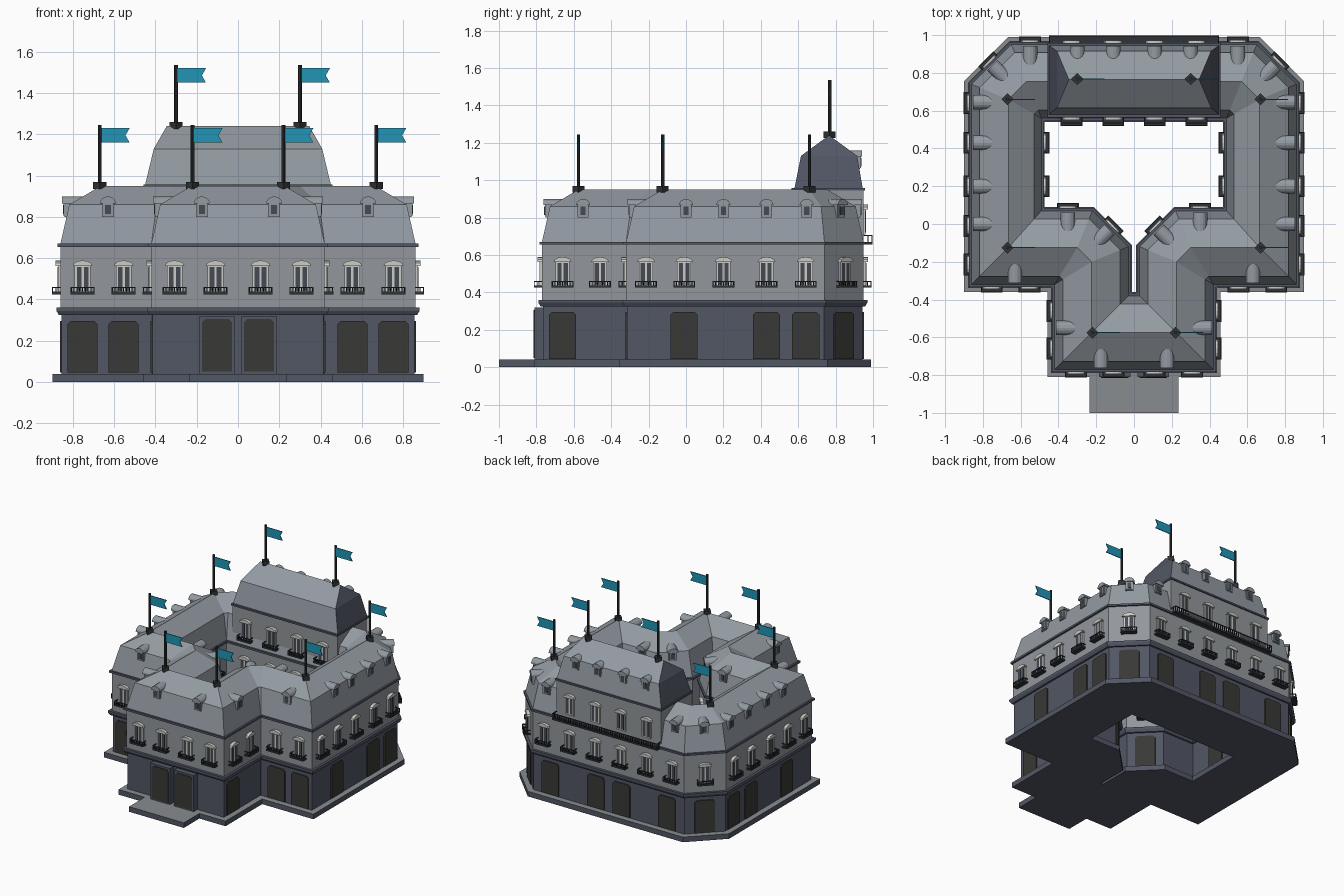
import bpy, bmesh, math
from mathutils import Matrix, Vector

if "Cube" in bpy.data.objects:
    bpy.data.objects.remove(bpy.data.objects["Cube"])

def mat(name, r, g, b):
    m = bpy.data.materials.new(name)
    m.diffuse_color = (r, g, b, 1)
    m.use_nodes = True
    m.node_tree.nodes["Principled BSDF"].inputs["Base Color"].default_value = m.diffuse_color
    return m

STONE = mat("dark blue stone", 0.085, 0.095, 0.13)
WALL = mat("grey wall", 0.29, 0.31, 0.335)
ROOF = mat("roof grey", 0.29, 0.325, 0.36)
FRAME = mat("light trim", 0.60, 0.60, 0.57)
GLASS = mat("window glass", 0.06, 0.07, 0.09)
DOOR = mat("door charcoal", 0.04, 0.04, 0.038)
IRON = mat("black iron", 0.03, 0.033, 0.037)
FLAG = mat("teal flag", 0.015, 0.30, 0.47)
SLATE = mat("dark slate", 0.085, 0.095, 0.13)
PAVE = mat("paving grey", 0.25, 0.265, 0.28)

def to_mesh(bm, name, mats):
    bmesh.ops.remove_doubles(bm, verts=bm.verts, dist=1e-5)
    bmesh.ops.recalc_face_normals(bm, faces=bm.faces)
    me = bpy.data.meshes.new(name)
    bm.to_mesh(me)
    bm.free()
    for m in mats:
        me.materials.append(m)
    return me

def put(name, me, x=0, y=0, z=0, deg=0):
    ob = bpy.data.objects.new(name, me)
    ob.matrix_world = Matrix.Translation((x, y, z)) @ Matrix.Rotation(math.radians(deg), 4, 'Z')
    bpy.context.collection.objects.link(ob)
    return ob

def box(bm, x0, x1, y0, y1, z0, z1, mi=0):
    prism(bm, [(x0, z0), (x1, z0), (x1, z1), (x0, z1)], y0, y1, mi)

def prism(bm, pts, y0, y1, mi=0):
    # x-z outline extruded along y
    a = [bm.verts.new((x, y0, z)) for x, z in pts]
    b = [bm.verts.new((x, y1, z)) for x, z in pts]
    n = len(pts)
    fs = [bm.faces.new(a), bm.faces.new(b[::-1])]
    fs += [bm.faces.new((a[i], b[i], b[(i + 1) % n], a[(i + 1) % n])) for i in range(n)]
    for f in fs:
        f.material_index = mi

# Plan of the ring building: right half as (outer wall, ridge, courtyard wall)
HALF = [((.42, -.77), (.225, -.575), (.03, -.38)),
        ((.42, -.32), (.225, -.201), (.03, -.12)),
        ((.42, -.32), (.301, -.125), (.22, .07)),
        ((.86, -.32), (.665, -.125), (.49, .07)),
        ((.86, .74), (.665, .659), (.49, .56)),
        ((.65, .95), (.569, .755), (.49, .56))]
PLAN = HALF + [tuple((-x, y) for x, y in p) for p in HALF[::-1]]

def ring(name, profile, mats, rule=None):
    # profile of (s, z): s=0 outer wall, 1 ridge, 2 courtyard wall
    bm = bmesh.new()
    loops = []
    for s, z in profile:
        row = []
        for o, r, i in PLAN:
            a, t = (Vector(o), s) if s <= 1 else (Vector(i), 2 - s)
            p = a.lerp(Vector(r), t)
            row.append(bm.verts.new((p.x, p.y, z)))
        loops.append(row)
    n, k = len(PLAN), len(loops)
    for a in range(k):
        A, B = loops[a], loops[(a + 1) % k]
        for j in range(n):
            bm.faces.new((A[j], A[(j + 1) % n], B[(j + 1) % n], B[j]))
    bmesh.ops.remove_doubles(bm, verts=bm.verts, dist=1e-5)
    bmesh.ops.recalc_face_normals(bm, faces=bm.faces)
    if rule:
        for f in bm.faces:
            f.material_index = rule(f)
    return put(name, to_mesh(bm, name, mats))

def band(s, z0, z1):
    return [(s, z0), (s, z1), (2 - s, z1), (2 - s, z0)]

top_rule = lambda f: 1 if f.normal.z > .9 else 0
ring("base", [(-.2, 0), (-.2, .04), (2.1, .04), (2.1, 0)], [STONE, PAVE], top_rule)
ring("ground_floor", band(.03, .04, .34), [STONE])
ring("lower_cornice", [(-.04, .325), (-.1, .345), (-.1, .36), (2.1, .36), (2.1, .345), (2.04, .325)], [STONE])
ring("upper_floor", band(0, .36, .66), [WALL])
ring("upper_cornice", band(-.07, .655, .67), [STONE])
ring("mansard_roof", [(0, .67), (.22, .86), (1, .95), (1.78, .86), (2, .67)], [ROOF])

# Front step
bm = bmesh.new()
box(bm, -.235, .235, -1, -.8, 0, .04)
bm.normal_update()
bmesh.ops.recalc_face_normals(bm, faces=bm.faces)
for f in bm.faces:
    f.material_index = top_rule(f)
put("front_step", to_mesh(bm, "front_step", [STONE, PAVE]))

# Raised rear pavilion
bm = bmesh.new()
box(bm, -.45, .45, .575, .948, .64, .95)
box(bm, -.457, .457, .565, .957, .945, .958, 1)
put("pavilion_walls", to_mesh(bm, "pavilion_walls", [WALL, STONE]))
bm = bmesh.new()
rows = []
for side in (-1, 1):
    rows.append([bm.verts.new((side * x, y, z)) for x, y, z in
                 ((.45, .58, .955), (.408, .615, 1.13), (.345, .765, 1.24), (.408, .915, 1.13), (.45, .945, .955))])
for i in range(5):
    bm.faces.new((rows[0][i], rows[0][(i + 1) % 5], rows[1][(i + 1) % 5], rows[1][i]))
for r in rows:
    bm.faces.new((r[0], r[1], r[3], r[4])).material_index = 1
    bm.faces.new((r[1], r[2], r[3])).material_index = 1
put("pavilion_roof", to_mesh(bm, "pavilion_roof", [ROOF, SLATE]))

# Window template, facing -y
bm = bmesh.new()
box(bm, -.038, .038, -.012, .01, .43, .565, 0)
for s in (-1, 1):
    box(bm, s * .017 - .011, s * .017 + .011, -.014, 0, .44, .558, 1)
arc = [(.048 * math.cos(a), .562 + .027 * math.sin(a)) for a in [math.pi * i / 6 for i in range(7)]]
prism(bm, arc, -.024, .01, 0)
window = to_mesh(bm, "window", [FRAME, GLASS])

def railing(name, w, d, z, h, n):
    # slab, top rails, balusters on three sides
    bm = bmesh.new()
    box(bm, -w, w, -d, .01, z, z + .007)
    for z0 in (z + .007, z + h - .006):
        box(bm, -w, w, -d, -d + .006, z0, z0 + .006)
        for s in (-1, 1):
            box(bm, s * (w - .003) - .003, s * (w - .003) + .003, -d, .005, z0, z0 + .006)
    for i in range(n):
        x = -w + .003 + (2 * w - .006) * i / (n - 1)
        box(bm, x - .0025, x + .0025, -d + .001, -d + .006, z, z + h)
    for s in (-1, 1):
        box(bm, s * (w - .003) - .003, s * (w - .003) + .003, -d * .5 - .003, -d * .5 + .003, z, z + h)
    return to_mesh(bm, name, [IRON])

balcony = railing("balcony", .058, .042, .425, .036, 9)
put("rear_long_balcony", railing("rear_long_balcony", .45, .05, .655, .052, 48), 0, .948, 0, 180)

# Door panel template
bm = bmesh.new()
w, c = .0725, .015
prism(bm, [(-w, .045), (w, .045), (w, .295 - c), (w - c, .295), (c - w, .295), (-w, .295 - c)], -.003, .01)
door = to_mesh(bm, "door", [DOOR])

# Entrance portal template
bm = bmesh.new()
box(bm, -.084, .084, -.04, .01, .04, .32, 0)
prism(bm, [(-.072, .05), (.072, .05), (.072, .29), (.057, .305), (-.057, .305), (-.072, .29)], -.045, 0, 1)
portal = to_mesh(bm, "entrance_portal", [STONE, DOOR])

# Dormer template with barrel top; local z=0 is the sill, y=0 the front face
def arch(r, z):
    return [(r, 0), *[(r * math.cos(a), z + r * .75 * math.sin(a)) for a in [math.pi * i / 8 for i in range(9)]], (-r, 0)]
bm = bmesh.new()
prism(bm, arch(.029, .068), 0, .11, 0)
hood = [(.038 * math.cos(a), .066 + .033 * math.sin(a)) for a in [math.pi * i / 8 for i in range(9)]]
prism(bm, hood, -.012, .1, 0)
box(bm, -.024, .024, -.005, 0, .005, .066, 1)
box(bm, -.014, .014, -.008, 0, .014, .058, 2)
dormer = to_mesh(bm, "dormer", [ROOF, WALL, GLASS])

def both(name, me, x, y, deg, z=0):
    # mirrored pair
    put(name + "_right", me, x, y, z, deg)
    put(name + "_left", me, -x, y, z, -deg)

# Windows with balconies: x, y, facing angle
WINDOWS = [(x, -.77, 0) for x in (.109, .307)] + [(x, -.32, 0) for x in (.554, .753)]
WINDOWS += [(.42, y, 90) for y in (-.66, -.46)] + [(.86, y, 90) for y in (-.214, -.01, .2, .43, .64)]
WINDOWS += [(.755, .845, 135)] + [(x, .95, 180) for x in (.11, .33, .55)]
WINDOWS += [(x, .56, 0) for x in (.11, .33)] + [(.49, y, -90) for y in (.2, .43)]
WINDOWS += [(.35, .07, 180), (.125, -.025, 225)]
for x, y, a in WINDOWS:
    both("window", window, x, y, a)
    both("balcony", balcony, x, y, a)
for x in (.11, .33):
    both("pavilion_rear_window", window, x, .948, 180, .28)
    both("pavilion_court_window", window, x, .575, 0, .28)
    both("pavilion_court_balcony", balcony, x, .575, 0, .28)

# Doors
DOORS = [(x, -.32, 0) for x in (.554, .753)] + [(.42, -.66, 90)]
DOORS += [(.86, y, 90) for y in (-.01, .43, .64)] + [(.755, .845, 135)]
DOORS += [(x, .95, 180) for x in (.11, .5)] + [(.125, -.025, 225), (.33, .56, 0), (.49, .32, -90)]
for x, y, a in DOORS:
    both("door", door, x, y, a)
both("entrance_portal", portal, .102, -.77, 0)

# Dormers: position on the wall line, pushed in by the template offset
def dormers(x, y, a, z=.80, inset=.02):
    r = math.radians(a)
    both("dormer", dormer, x - inset * math.sin(r), y + inset * math.cos(r), a, z)

for x, y, a in [(.175, -.77, 0), (.63, -.32, 0), (.42, -.55, 90), (.86, 0, 90), (.86, .2, 90), (.86, .43, 90),
                (.86, .645, 90), (.755, .845, 135), (.55, .95, 180), (.35, .07, 180), (.125, -.025, 225)]:
    dormers(x, y, a)
for x in (.11, .3):
    dormers(x, .95, 180, 1.06)

# Flags: pole, foot and swallowtail cloth
bm = bmesh.new()
for r, z0, z1 in ((.032, -.015, .02), (.009, 0, .295)):
    bmesh.ops.create_cone(bm, cap_ends=True, segments=4 if r > .02 else 8, radius1=r, radius2=r,
                          depth=z1 - z0, matrix=Matrix.Translation((0, 0, (z0 + z1) / 2)))
prism(bm, [(.005, .21), (.145, .21), (.125, .245), (.145, .28), (.005, .28)], -.003, .003, 1)
flag = to_mesh(bm, "flag", [IRON, FLAG])
for x, y, z in ((.67, .66, .95), (.67, -.125, .95), (.22, -.575, .95), (.3, .768, 1.24)):
    put("flag_right", flag, x, y, z)
    put("flag_left", flag, -x, y, z)
